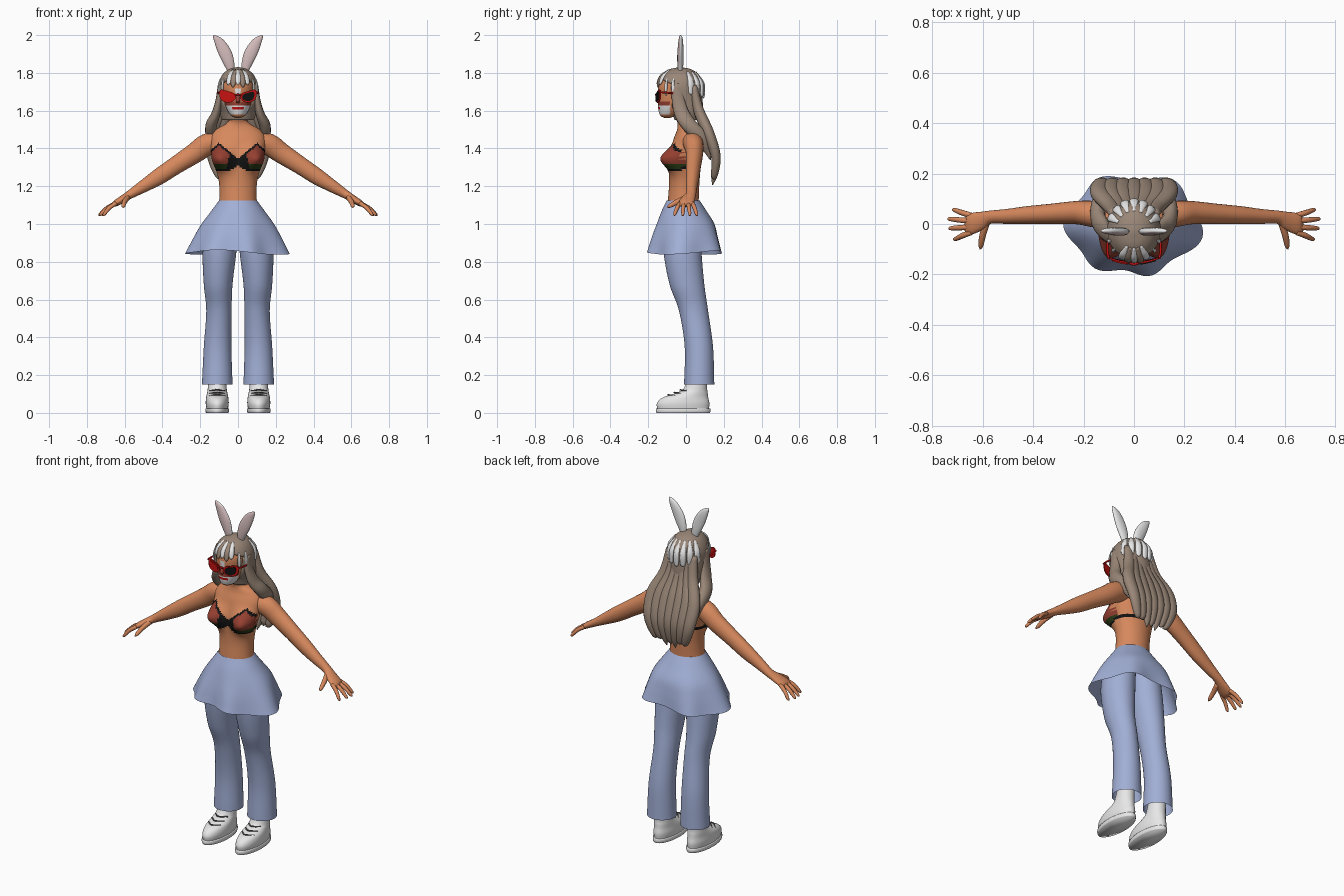
import bpy, bmesh
from math import sin, cos, atan2, pi, exp, radians
from mathutils import Vector

default = bpy.data.objects.get("Cube")
if default:
    bpy.data.objects.remove(default, do_unlink=True)


def material(name, red, green, blue):
    mat = bpy.data.materials.new(name)
    mat.use_nodes = True
    mat.diffuse_color = (red, green, blue, 1)
    shader = next(n for n in mat.node_tree.nodes if n.type == 'BSDF_PRINCIPLED')
    shader.inputs["Base Color"].default_value = (red, green, blue, 1)
    shader.inputs["Roughness"].default_value = .7
    return mat


skin = material("skin", .68, .25, .11)
denim = material("pale blue cloth", .36, .43, .67)
brown = material("ash brown hair", .32, .24, .185)
white = material("white", .8, .8, .8)
red = material("red", .55, .006, .006)
black = material("black", .006, .006, .006)
rust = material("rust red", .3, .05, .03)
green = material("dark green", .022, .045, .008)
pink = material("ear pink", .66, .5, .5)
grey = material("lace grey", .12, .12, .13)


def finish(name, bm, mats, paint=None, smooth=True):
    bmesh.ops.recalc_face_normals(bm, faces=bm.faces)
    bm.normal_update()
    for face in bm.faces:
        face.smooth = smooth
        if paint:
            face.material_index = mats.index(paint(face.calc_center_median(), face.normal))
    mesh = bpy.data.meshes.new(name)
    bm.to_mesh(mesh)
    bm.free()
    for mat in mats:
        mesh.materials.append(mat)
    obj = bpy.data.objects.new(name, mesh)
    bpy.context.collection.objects.link(obj)
    return obj


def smooth_path(points, steps):
    """Catmull-Rom interpolation of position and both radii."""
    pts = [Vector(p) for p in points]
    pts = [pts[0] * 2 - pts[1]] + pts + [pts[-1] * 2 - pts[-2]]
    out = []
    for a, b, c, d in zip(pts, pts[1:], pts[2:], pts[3:]):
        for k in range(steps):
            t = k / steps
            out.append((b * 2 + (c - a) * t + (a * 2 - b * 5 + c * 4 - d) * t * t
                        + (b * 3 - a - c * 3 + d) * t ** 3) / 2)
    return out + [pts[-2]]


def sweep(name, points, mats, ref=None, side=1, segs=16, steps=5, cap=True, shape=None, paint=None):
    """Sweep ellipses along a path; without ref the rings stay level."""
    path = smooth_path([(p[0] * side, *p[1:]) for p in points], steps)
    bm = bmesh.new()
    rings = []
    for i, p in enumerate(path):
        u, v = Vector((1, 0, 0)), Vector((0, 1, 0))
        if ref:
            ahead, behind = path[min(i + 1, len(path) - 1)], path[max(i - 1, 0)]
            t = Vector((ahead - behind)[:3]).normalized()
            u = t.cross(Vector(ref)).normalized()
            v = t.cross(u)
        ring = []
        for k in range(segs):
            a = 2 * pi * k / segs
            co = Vector(p[:3]) + u * max(p[3], .001) * cos(a) + v * max(p[4], .001) * sin(a)
            ring.append(bm.verts.new(shape(co) if shape else co))
        rings.append(ring)
    for low, high in zip(rings, rings[1:]):
        for k in range(segs):
            n = (k + 1) % segs
            bm.faces.new((low[k], low[n], high[n], high[k]))
    if cap:
        bm.faces.new(rings[0])
        bm.faces.new(rings[-1])
    return finish(name, bm, mats, paint)


# Torso with bust and painted top
def bust(co):
    if co.y < 0:
        s = 1 if co.x > 0 else -1
        g = exp(-((abs(co.x) - .085) ** 2 + (co.z - 1.345) ** 2) / .0034)
        co = co + Vector((s * .022 * g, -.07 * g, 0))
    return co


def top_paint(c, n):
    x, z = abs(c.x), c.z
    if c.y > -.02:
        return black if 1.29 < z < 1.313 else skin
    upper = 1.43 - .85 * abs(x - .1)
    lower = 1.283 + max(0, .045 - x) * .6
    if not lower < z < upper:
        return skin
    if z > upper - .014 or z < lower + .009 or x < .055 - (z - 1.33) * .2:
        return black
    return green if z < 1.318 else rust


sweep("torso", [(0, -.01, 1.04, .12, .08), (0, -.015, 1.1, .102, .082), (0, -.01, 1.2, .099, .08),
                (0, -.005, 1.3, .114, .083), (0, .005, 1.38, .135, .085), (0, .01, 1.45, .145, .075),
                (0, .015, 1.5, .115, .062), (0, .005, 1.535, .058, .05), (0, -.015, 1.57, .042, .045),
                (0, -.03, 1.63, .042, .045)],
      [skin, black, rust, green], segs=112, steps=10, shape=bust, paint=top_paint)

# Flared skirt with folds around the hem
FOLDS = [radians(a) for a in (-130, -73, -12, 48, 127, 180)]


def fold(co):
    a = atan2(co.y, co.x)
    lobe = sum(exp(-(((a - f + pi) % (2 * pi) - pi) / .36) ** 2) for f in FOLDS)
    w = max(0, (1.1 - co.z) / .25) ** 1.5
    k = 1 + w * (.2 * lobe - .07)
    return Vector((co.x * k, co.y * k, co.z - .012 * w * cos(2 * a + 1)))


sweep("skirt", [(0, -.015, 1.125, .1, .087), (0, -.01, 1.07, .14, .118), (0, 0, 1, .188, .152),
                (0, 0, .93, .22, .172), (0, 0, .85, .248, .187)],
      [denim], segs=96, steps=6, cap=False, shape=fold)


# Head with painted face
def face_paint(c, n):
    x, z = abs(c.x), c.z
    if c.y > -.085 or z > 1.72:
        return skin
    if z > 1.65:
        return white if x < .014 else skin
    if z > 1.625:
        return rust
    if 1.606 < z < 1.622 and x < .03:
        return red
    return white if z > 1.58 else skin


sweep("head", [(0, -.1, 1.562, .012, .015), (0, -.092, 1.575, .038, .045), (0, -.07, 1.62, .064, .078),
               (0, -.053, 1.68, .08, .094), (0, -.045, 1.74, .085, .1), (0, -.035, 1.8, .062, .075),
               (0, -.035, 1.82, .01, .01)],
      [skin, white, red, rust], segs=72, steps=8, paint=face_paint)
sweep("nose", [(0, -.14, 1.685, .007, .007), (0, -.152, 1.655, .012, .011), (0, -.146, 1.64, .006, .006)],
      [rust])


# Hair cap, pushed back behind the face
def hairline(co):
    limit = -.075 - .09 * min(1, max(0, (co.z - 1.74) / .04))
    return Vector((co.x, max(co.y, limit), co.z))


sweep("hair_cap", [(0, .01, 1.55, .085, .07), (0, .005, 1.6, .1, .085), (0, -.025, 1.68, .107, .112),
                   (0, -.03, 1.74, .105, .12), (0, -.03, 1.79, .083, .098), (0, -.03, 1.818, .05, .06),
                   (0, -.03, 1.83, .008, .008)],
      [brown], segs=64, steps=6, shape=hairline)


def streak(name, angle, top, bottom, mat, width=.014):
    """A raised lock lying on the cap; angle zero is the back."""
    s, c = sin(angle), cos(angle)
    mid = (top + bottom) / 2 + .01

    def at(z, w):
        drop = max(0, (z - 1.72) / .11)
        k = max(0, 1 - drop ** 2.3) ** .5
        return (.107 * k * s, -.03 + .122 * k * c, z, w, w * .5)
    sweep(name, [at(top, width * .4), at(mid, width), at(bottom + .015, width * .9), at(bottom, .002)],
          [mat], ref=(s, c, 0), segs=10)


for i in range(7):
    streak("back_white_lock", (i - 3) * .36, 1.805, 1.665 + .006 * abs(i - 3), white, .017)
for i in range(5):
    streak("fringe_lock", pi + (i - 2) * .25, 1.815, 1.735 - .012 * (i % 2), brown if i % 2 else white)
for angle in (-2.25, 2.25, -1.9, 1.9):
    streak("side_white_lock", angle, 1.77, 1.68, white, .009)

# Long back hair
for i in range(7):
    x = (i - 3) / 3
    tip = 1.19 + .05 * abs(x) + .03 * (i % 2)
    sweep("back_strand", [(.07 * x, .04, 1.73, .03, .02), (.09 * x, .068, 1.6, .034, .028),
                          (.135 * x, .12, 1.48, .038, .03), (.13 * x, .158, 1.36, .034, .026),
                          (.1 * x, .15, 1.26, .022, .018), (.085 * x, .14, tip, .002, .002)],
          [brown], ref=(0, 1, 0), segs=14)

for side in (1, -1):
    # Locks falling over the shoulders
    sweep("side_lock", [(.09, -.05, 1.74, .016, .03), (.102, -.04, 1.65, .018, .035),
                        (.118, -.02, 1.58, .024, .04), (.142, .02, 1.52, .03, .04),
                        (.14, .085, 1.45, .026, .035), (.115, .13, 1.34, .003, .003)],
          [brown], ref=(0, 1, 0), side=side, segs=14)

    # Rabbit ears with pink fronts
    sweep("rabbit_ear", [(.035, -.03, 1.8, .016, .012), (.047, -.03, 1.85, .028, .016),
                         (.068, -.03, 1.905, .034, .016), (.098, -.028, 1.96, .026, .013),
                         (.122, -.028, 1.99, .011, .008), (.128, -.028, 2, .002, .002)],
          [white, pink], ref=(0, 1, 0), side=side, segs=24,
          paint=lambda c, n: pink if n.y < -.6 else white)

    # Arm, palm and fingers
    sweep("arm", [(.09, .03, 1.44, .05, .055), (.165, .04, 1.42, .058, .052), (.23, .045, 1.375, .054, .046),
                  (.33, .04, 1.31, .047, .04), (.42, .035, 1.25, .043, .036), (.5, .03, 1.2, .033, .03),
                  (.57, .027, 1.157, .023, .026), (.61, .012, 1.132, .02, .037), (.65, 0, 1.108, .016, .042),
                  (.668, 0, 1.096, .006, .034)],
          [skin], ref=(0, 1, 0), side=side, segs=24)
    for start, end, reach in ((.034, .056, .72), (.012, .02, .738), (-.012, -.017, .734), (-.033, -.06, .716)):
        sweep("finger", [(.645, start, 1.11, .011, .011), ((.645 + reach) / 2, (start + end) / 2, 1.086, .011, .011),
                         (reach - .008, end, 1.052, .008, .008), (reach, end, 1.044, .002, .002)],
              [skin], ref=(0, 1, 0), side=side, segs=10)
    sweep("thumb", [(.585, .005, 1.14, .016, .014), (.6, -.045, 1.118, .014, .013),
                    (.607, -.085, 1.096, .01, .01), (.61, -.1, 1.088, .002, .002)],
          [skin], ref=(1, 0, 0), side=side, segs=12)

    # Flared trouser leg
    sweep("trouser_leg", [(.11, .07, .15, .081, .08), (.108, .068, .35, .073, .075), (.101, .04, .54, .067, .077),
                          (.105, .005, .68, .076, .092), (.098, -.018, .85, .089, .1),
                          (.085, -.02, 1, .085, .095)],
          [denim], side=side, segs=40, steps=8, cap=False)

    # Shoe, sole and laces
    sweep("shoe", [(.11, -.015, .015, .056, .136), (.11, -.015, .05, .061, .139), (.11, -.004, .08, .059, .122),
                   (.11, .03, .105, .054, .085), (.11, .05, .13, .05, .062), (.11, .065, .21, .045, .048)],
          [white], side=side, segs=40)
    sweep("shoe_sole", [(.11, -.015, 0, .06, .142), (.11, -.015, .012, .063, .145), (.11, -.015, .024, .062, .143)],
          [white], side=side, segs=40, steps=3)
    for y, z in ((-.09, .096), (-.058, .108), (-.027, .122)):
        sweep("shoe_lace", [(.07, y + .03, z - .006, .004, .004), (.11, y - .004, z, .004, .004),
                            (.15, y + .03, z - .006, .004, .004)],
              [grey], ref=(0, 0, 1), side=side, segs=8)

    # Cat-eye glasses: frame plate, lens plate and temple
    for name, mat, scale, gap in (("glasses_frame", red, 1, 0), ("glasses_lens", black if side > 0 else red, .72, .004)):
        bm = bmesh.new()
        ring = []
        for k in range(32):
            a = 2 * pi * k / 32
            flick = .02 * max(0, cos(a - .6)) ** 4
            x = .053 + scale * (.043 * cos(a) + flick * .3)
            z = 1.672 + scale * (.029 * sin(a) + flick)
            ring.append(bm.verts.new((x * side, -.158 - gap + x * x * 2, z)))
        face = bm.faces.new(ring)
        moved = bmesh.ops.extrude_face_region(bm, geom=[face])["geom"]
        for v in moved:
            if isinstance(v, bmesh.types.BMVert):
                v.co.y += .007
        finish(name, bm, [mat], smooth=False)
    sweep("glasses_temple", [(.1, -.138, 1.698, .005, .005), (.106, -.1, 1.695, .005, .005),
                             (.1, -.04, 1.69, .005, .005)],
          [red], ref=(0, 0, 1), side=side, segs=8)

sweep("glasses_bridge", [(-.016, -.157, 1.682, .005, .005), (0, -.16, 1.685, .005, .005),
                         (.016, -.157, 1.682, .005, .005)], [red], ref=(0, 0, 1), segs=8)
